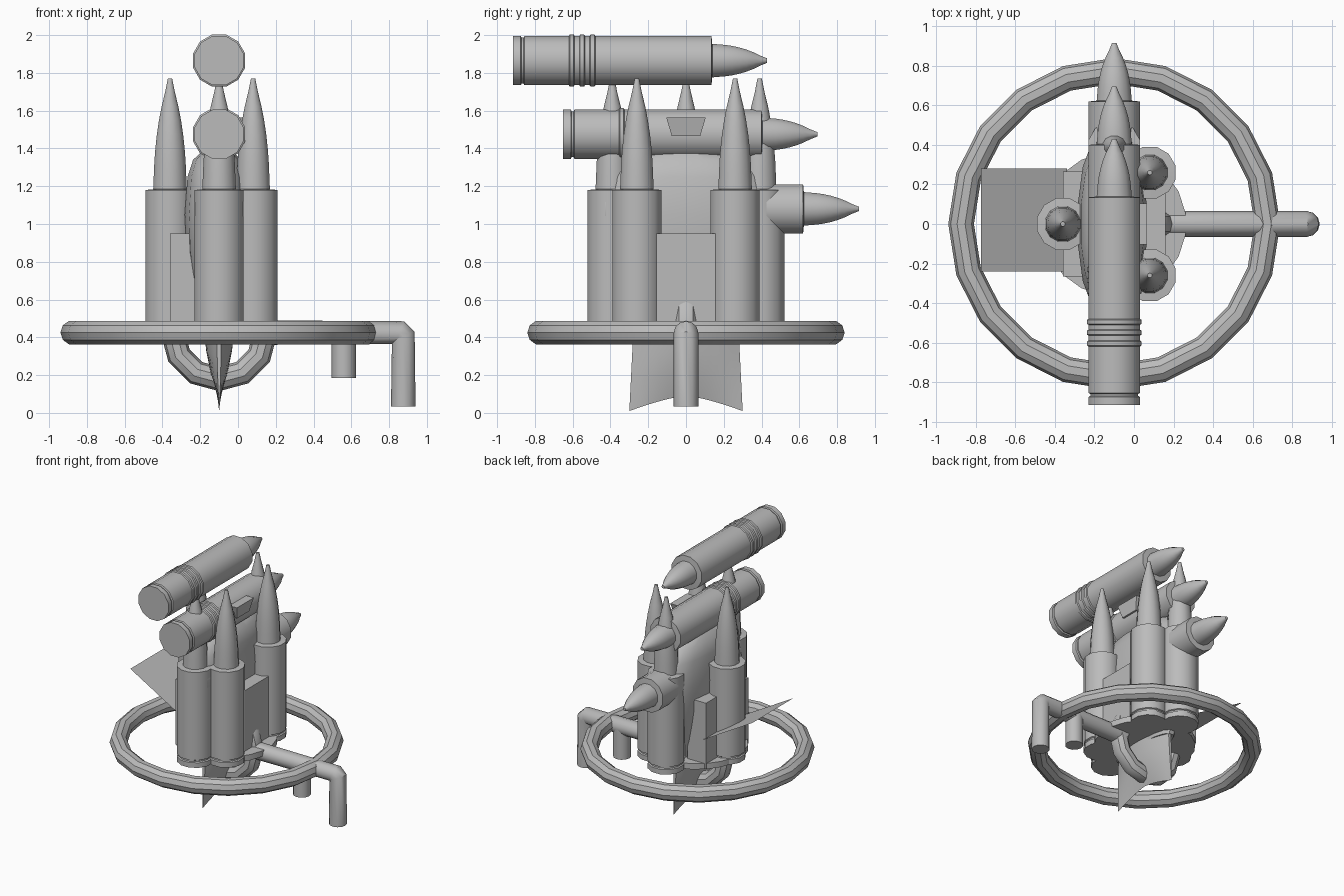
import bpy, bmesh, math
from mathutils import Matrix, Vector

cube = bpy.data.objects.get("Cube")
if cube:
    bpy.data.objects.remove(cube, do_unlink=True)

grey = bpy.data.materials.new("plain_grey")
grey.use_nodes = True
grey.diffuse_color = (0.5, 0.5, 0.5, 1)
grey.node_tree.nodes["Principled BSDF"].inputs["Base Color"].default_value = (0.5, 0.5, 0.5, 1)

CX = -0.1      # axis of the main assembly
SIDES = 12


def finish(name, bm, smooth=True):
    bmesh.ops.recalc_face_normals(bm, faces=bm.faces)
    mesh = bpy.data.meshes.new(name)
    bm.to_mesh(mesh)
    bm.free()
    mesh.materials.append(grey)
    obj = bpy.data.objects.new(name, mesh)
    bpy.context.collection.objects.link(obj)
    if smooth:
        bpy.ops.object.select_all(action='DESELECT')
        obj.select_set(True)
        bpy.context.view_layer.objects.active = obj
        bpy.ops.object.shade_smooth_by_angle(angle=math.radians(35))
    return obj


def loft(name, rings, cap=True, closed=False, matrix=None):
    """Skin a list of equal-length point rings."""
    bm = bmesh.new()
    rows = [[bm.verts.new(p) for p in ring] for ring in rings]
    pairs = list(zip(rows, rows[1:])) + ([(rows[-1], rows[0])] if closed else [])
    n = len(rows[0])
    for a, b in pairs:
        for i in range(n):
            j = (i + 1) % n
            bm.faces.new((a[i], a[j], b[j], b[i]))
    if cap and not closed:
        bm.faces.new(rows[0])
        bm.faces.new(rows[-1])
    if matrix:
        bm.transform(matrix)
    return finish(name, bm)


def oval(rx, ry, z, n=SIDES, x=0, power=1):
    pts = []
    for i in range(n):
        a = math.tau * (i + 0.5) / n
        c, s = math.cos(a), math.sin(a)
        pts.append((x + rx * math.copysign(abs(c) ** power, c),
                    ry * math.copysign(abs(s) ** power, s), z))
    return pts


def round_shell(name, origin, case_len, tip_len, ribs, lying):
    """Rimmed case with a rounded tip; lying shells point to the back."""
    r = 0.135
    prof = [(r, 0), (r, 0.04), (r * 0.93, 0.045), (r * 0.93, 0.055), (r, 0.06)]
    if ribs:
        for k in range(3):
            t = 0.295 + k * 0.055
            prof += [(r, t), (r + 0.008, t + 0.005), (r + 0.008, t + 0.025), (r, t + 0.03)]
    prof += [(r, case_len), (0.092, case_len + 0.004)]
    for k in range(1, 8):
        u = k / 8
        prof.append((0.09 * (1 - u ** 2.1) ** 0.85, case_len + tip_len * u))
    prof.append((0.012, case_len + tip_len))
    m = Matrix.Translation(Vector(origin))
    if lying:
        m = m @ Matrix.Rotation(math.radians(-90), 4, 'X')
    return loft(name, [oval(q, q, t) for q, t in prof], matrix=m)


def torus(name, major, minor, seg, center, upright=False):
    rings = []
    for i in range(seg):
        a = math.tau * i / seg
        rings.append([((major + minor * math.cos(b)) * math.cos(a),
                       (major + minor * math.cos(b)) * math.sin(a),
                       minor * math.sin(b))
                      for b in (math.tau * k / 10 for k in range(10))])
    m = Matrix.Translation(Vector(center))
    if upright:
        m = m @ Matrix.Rotation(math.radians(90), 4, 'X')
    return loft(name, rings, closed=True, matrix=m)


def box(name, lo, hi):
    bm = bmesh.new()
    bmesh.ops.create_cube(bm, size=1)
    lo, hi = Vector(lo), Vector(hi)
    for v in bm.verts:
        v.co = Vector((lo[i] + (v.co[i] + 0.5) * (hi[i] - lo[i]) for i in range(3)))
    return finish(name, bm, False)


def pipe(name, points, radius):
    curve = bpy.data.curves.new(name, 'CURVE')
    curve.dimensions = '3D'
    curve.bevel_depth = radius
    curve.bevel_resolution = 4
    curve.use_fill_caps = True
    spline = curve.splines.new('POLY')
    spline.points.add(len(points) - 1)
    for p, co in zip(spline.points, points):
        p.co = (*co, 1)
    obj = bpy.data.objects.new(name, curve)
    bpy.context.collection.objects.link(obj)
    bpy.ops.object.select_all(action='DESELECT')
    obj.select_set(True)
    bpy.context.view_layer.objects.active = obj
    bpy.ops.object.convert(target='MESH')
    obj = bpy.context.object
    obj.data.materials.clear()
    obj.data.materials.append(grey)
    bpy.ops.object.shade_smooth_by_angle(angle=math.radians(40))


# Five standing shells around the core
for i, (x, y) in enumerate([(-0.36, 0), (0.08, 0.26), (0.08, -0.26), (CX, 0.39), (CX, -0.39)]):
    round_shell(f"standing_shell_{i + 1}", (x, y, 0.425), 0.755, 0.59, False, False)

# Three lying shells stacked above each other
for label, y, z in [("top", -0.915, 1.865), ("middle", -0.65, 1.475), ("lower", -0.43, 1.08)]:
    round_shell(f"{label}_lying_shell", (CX, y, z), 1.05, 0.295, True, True)

# Hand ring, lower loop and the crank pipes
torus("outer_ring", 0.775, 0.065, 20, (CX, 0, 0.425))
torus("lower_loop", 0.245, 0.065, 12, (CX, 0, 0.425), upright=True)
pipe("crank_arm", [(0.1, 0, 0.425), (0.855, 0, 0.425), (0.875, 0, 0.405), (0.875, 0, 0.035)], 0.065)
pipe("short_peg", [(0.56, 0, 0.42), (0.56, 0, 0.185)], 0.065)

# Core body, swelling in the middle
loft("core_body", [oval(rx, ry, z, 16, CX - 0.01, 0.85) for rx, ry, z in [
    (0.08, 0.29, 0.4), (0.13, 0.4, 0.62), (0.165, 0.47, 0.85), (0.175, 0.475, 1.05),
    (0.16, 0.42, 1.25), (0.13, 0.34, 1.34), (0.08, 0.2, 1.385)]])

# Base plate and side boxes
loft("base_plate", [oval(0.365, 0.365, z, 20, CX) for z in (0.425, 0.47)])
box("right_box", (-0.1, -0.16, 0.43), (0.16, 0.16, 0.95))
box("left_box", (-0.36, -0.265, 0.43), (-0.2, 0.265, 0.95))

# Trapezoid bracket on the middle shell
bm = bmesh.new()
bmesh.ops.create_cube(bm, size=1)
for v in bm.verts:
    top = v.co.z > 0
    v.co = (0.015 + v.co.x * (0.1 if top else 0.06),
            v.co.y * (0.21 if top else 0.15), 1.565 if top else 1.465)
finish("bracket", bm, False)

# Sloping thin panel on the left
bm = bmesh.new()
bm.faces.new([bm.verts.new(p) for p in [
    (-0.775, -0.24, 0.91), (-0.34, -0.24, 0.66), (-0.34, 0.28, 0.66), (-0.775, 0.28, 0.91)]])
finish("sloping_panel", bm, False)

# Forked tail fin, thick at the root and sharp at the lower edge
rings = []
for k in range(-6, 7):
    u = k / 6
    thick = 0.08 * (1 - 0.85 * u * u)
    low = 0.09 - 0.08 * abs(u) ** 1.4
    half = [(t, low + (0.43 - low) * f) for t, f in ((0.002, 0), (0.55, 0.35), (0.85, 0.7), (1, 1))]
    side = [(CX + thick * t, u * (0.3 - 0.02 * (z - 0.01) / 0.4), z) for t, z in half]
    other = [(2 * CX - x, y, z) for x, y, z in reversed(side)]
    rings.append(side + other)
loft("tail_fin", rings)
